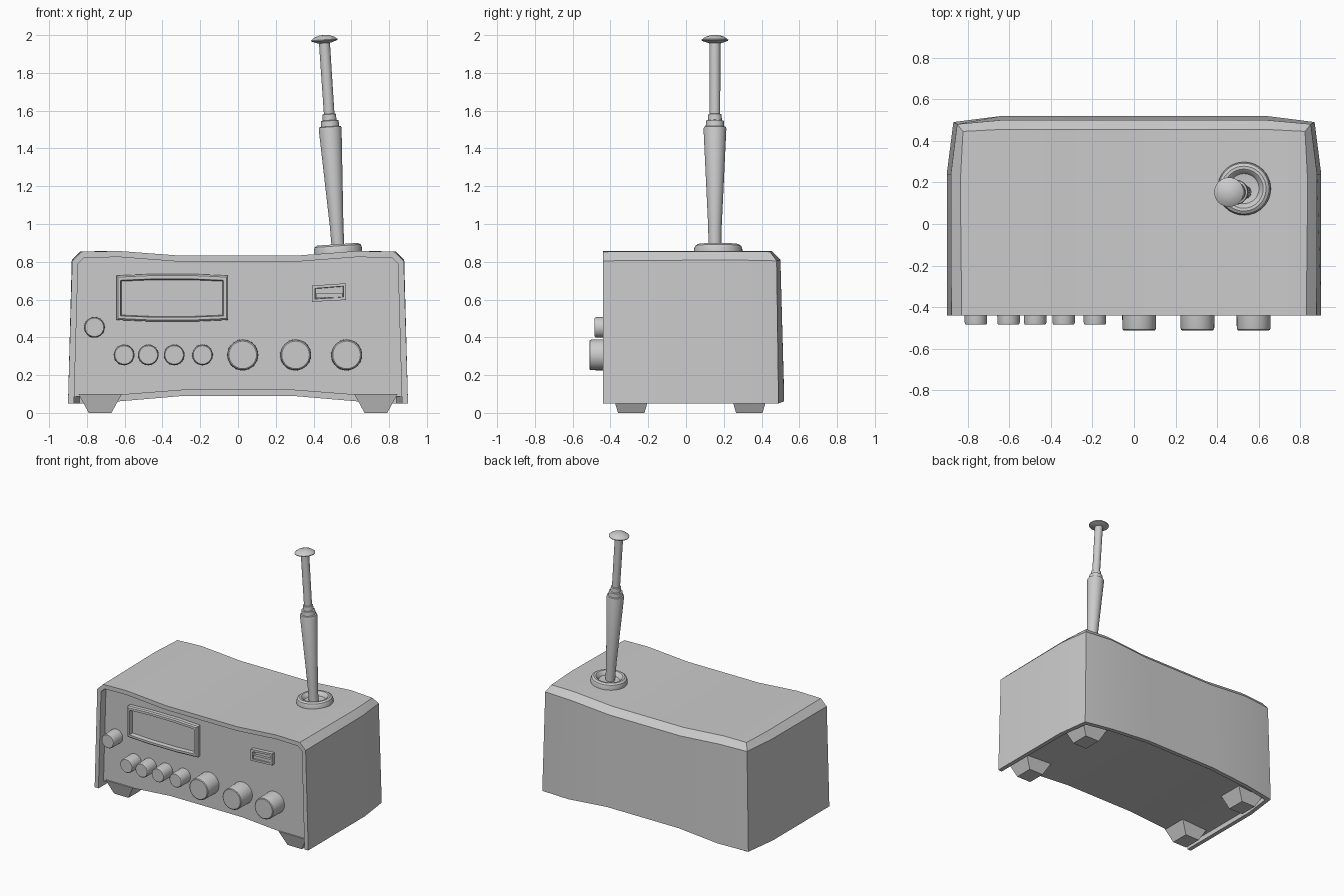
import bpy, bmesh
from math import radians, cos, sin, pi

if "Cube" in bpy.data.objects:
    bpy.data.objects.remove(bpy.data.objects["Cube"])

FRONT = -0.38          # front panel plane
TILT = radians(-3.8)   # antenna lean


def make(name, verts, faces, smooth=True, thickness=0.0, up=False):
    """Mesh object from verts and faces; optional inward wall thickness."""
    bm = bmesh.new()
    vs = [bm.verts.new(v) for v in verts]
    for f in faces:
        bm.faces.new([vs[i] for i in f])
    bmesh.ops.recalc_face_normals(bm, faces=bm.faces)
    if up:
        top = max(bm.faces, key=lambda f: abs(f.normal.z) * f.calc_area())
        if top.normal.z < 0:
            bmesh.ops.reverse_faces(bm, faces=bm.faces)
    me = bpy.data.meshes.new(name)
    bm.to_mesh(me)
    bm.free()
    ob = bpy.data.objects.new(name, me)
    bpy.context.collection.objects.link(ob)
    bpy.ops.object.select_all(action='DESELECT')
    ob.select_set(True)
    bpy.context.view_layer.objects.active = ob
    if thickness:
        m = ob.modifiers.new("wall", 'SOLIDIFY')
        m.thickness = thickness
        m.offset = -1
        m.use_even_offset = True
        bpy.ops.object.modifier_apply(modifier="wall")
    if smooth:
        bpy.ops.object.shade_smooth_by_angle(angle=radians(30))
    return ob


def loft(name, loops, smooth=True, cap_start=True, cap_end=True):
    """Skin a row of closed loops with equal point counts."""
    n = len(loops[0])
    verts = [p for lp in loops for p in lp]
    faces = [(k * n + i, k * n + (i + 1) % n, (k + 1) * n + (i + 1) % n, (k + 1) * n + i)
             for k in range(len(loops) - 1) for i in range(n)]
    if cap_start:
        faces.append(tuple(range(n)))
    if cap_end:
        faces.append(tuple(range((len(loops) - 1) * n, len(loops) * n)))
    return make(name, verts, faces, smooth)


def ring(r, h, n=32):
    return [(r * cos(2 * pi * i / n), r * sin(2 * pi * i / n), h) for i in range(n)]


def mirrored(half):
    return half + [(-p[0],) + tuple(p[1:]) for p in reversed(half)]


# Casing: side and back walls follow three rims, open at front and bottom
foot_rim = [(.90, -.44, .05), (.90, .24, .05), (.868, .49, .05), (.63, .52, .062), (.3, .52, .09)]
edge_rim = [(.878, -.44, .805), (.88, .24, .81), (.85, .48, .805), (.63, .50, .81), (.3, .50, .785)]
top_rim = [(.828, -.44, .853), (.835, .20, .855), (.822, .445, .853), (.63, .455, .857), (.3, .455, .832)]
rims = [mirrored(r) for r in (foot_rim, edge_rim, top_rim)]
verts = [p for r in rims for p in r]
faces = [(k * 10 + i, k * 10 + i + 1, k * 10 + i + 11, k * 10 + i + 10)
         for k in range(2) for i in range(9)]
verts += mirrored([(.63, -.44, .857), (.3, -.44, .832)])          # 30..33
faces += [(20, 21, 22, 23, 30), (30, 23, 24, 31), (31, 24, 25, 32),
          (32, 25, 26, 33), (33, 26, 27, 28, 29)]
make("casing", verts, faces, thickness=0.032, up=True)

# Recessed front panel
outline = mirrored([(.3, .12), (.6, .097), (.868, .085), (.852, .795), (.815, .832), (.63, .835), (.3, .81)])
loft("front_panel", [[(x, y, z) for x, z in outline] for y in (FRONT, FRONT + .02)], smooth=False)

# Arched bottom panel set inside the casing
back = mirrored([(.868, FRONT, .085), (.868, .24, .085), (.845, .465, .085), (.6, .495, .097), (.3, .495, .12)])
front = mirrored([(.6, FRONT, .097), (.3, FRONT, .12)])
make("bottom_panel", back + front,
     [(0, 1, 2, 3, 10), (10, 3, 4, 11), (11, 4, 5, 12), (12, 5, 6, 13), (13, 6, 7, 8, 9)],
     smooth=False, thickness=-0.01, up=True)

# Four tapered feet
for sx in (-1, 1):
    for cy, label in ((-.29, "front"), (.335, "back")):
        loops = [[(sx * .73 + a * hx, cy + b * hy, z)
                  for a, b in ((-1, -1), (1, -1), (1, 1), (-1, 1))]
                 for hx, hy, z in ((.06, .07, 0), (.115, .1, .10))]
        loft(f"{label}_foot_{'right' if sx > 0 else 'left'}", loops, smooth=False)


# Knobs and buttons
def knob(name, x, z, r, tip):
    h = FRONT - tip
    ob = loft(name, [ring(r * 1.02, -.01), ring(r, h - .012), ring(r * .97, h - .004), ring(r * .9, h)])
    ob.location = (x, FRONT, z)
    ob.rotation_euler.x = pi / 2


for i, x in enumerate((.025, .305, .575)):
    knob(f"large_knob_{i + 1}", x, .307, .081, -.512)
for i, x in enumerate((-.603, -.475, -.338, -.188)):
    knob(f"small_knob_{i + 1}", x, .307, .054, -.484)
knob("power_button", -.76, .453, .054, -.484)


# Display: bulged frame around a recessed screen
def bulged(x0, x1, z0, z1, bulge, y):
    xm0, xm1 = x0 + (x1 - x0) * .3, x0 + (x1 - x0) * .7
    return [(x0, y, z0), (xm0, y, z0 - bulge), (xm1, y, z0 - bulge), (x1, y, z0),
            (x1, y, z1), (xm1, y, z1 + bulge), (xm0, y, z1 + bulge), (x0, y, z1)]


loft("display_frame", [
    bulged(-.642, -.052, .492, .727, .008, FRONT + .005),
    bulged(-.642, -.052, .492, .727, .008, FRONT - .03),
    bulged(-.634, -.060, .500, .719, .008, FRONT - .038),
    bulged(-.622, -.078, .514, .702, .007, FRONT - .038),
    bulged(-.618, -.082, .518, .697, .007, FRONT - .006)], smooth=False)


# Socket: small slanted frame with a tongue
def quad(g, y):
    return [(.393 + g, y, .588 + g), (.573 - g, y, .598 + g), (.573 - g, y, .686 - g), (.393 + g, y, .674 - g)]


loft("socket_frame", [quad(0, FRONT + .005), quad(0, FRONT - .03),
                      quad(.015, FRONT - .03), quad(.017, FRONT - .003)], smooth=False)
loft("socket_tongue", [[(.412, y, .608), (.552, y, .613), (.552, y, .636), (.412, y, .632)]
                       for y in (FRONT, FRONT - .024)], smooth=False)


# Antenna: dished base and telescopic rod, both leaning left
def lathe(name, profile, loc):
    ob = loft(name, [ring(r, h) for r, h in profile])
    ob.location = loc
    ob.rotation_euler.y = TILT


lathe("antenna_base", [(.128, -.012), (.128, .018), (.122, .034), (.108, .043), (.094, .042),
                       (.082, .032), (.072, .014), (.03, .008)], (.53, .17, .85))
lathe("antenna_rod", [(.033, -.02), (.036, .12), (.0605, .635), (.058, .645), (.049, .648),
                      (.047, .678), (.037, .681), (.035, .712), (.028, .715), (.029, 1.09),
                      (.034, 1.09), (.07, 1.103), (.071, 1.108), (.052, 1.122), (.025, 1.131),
                      (.004, 1.133)], (.53, .153, .87))
